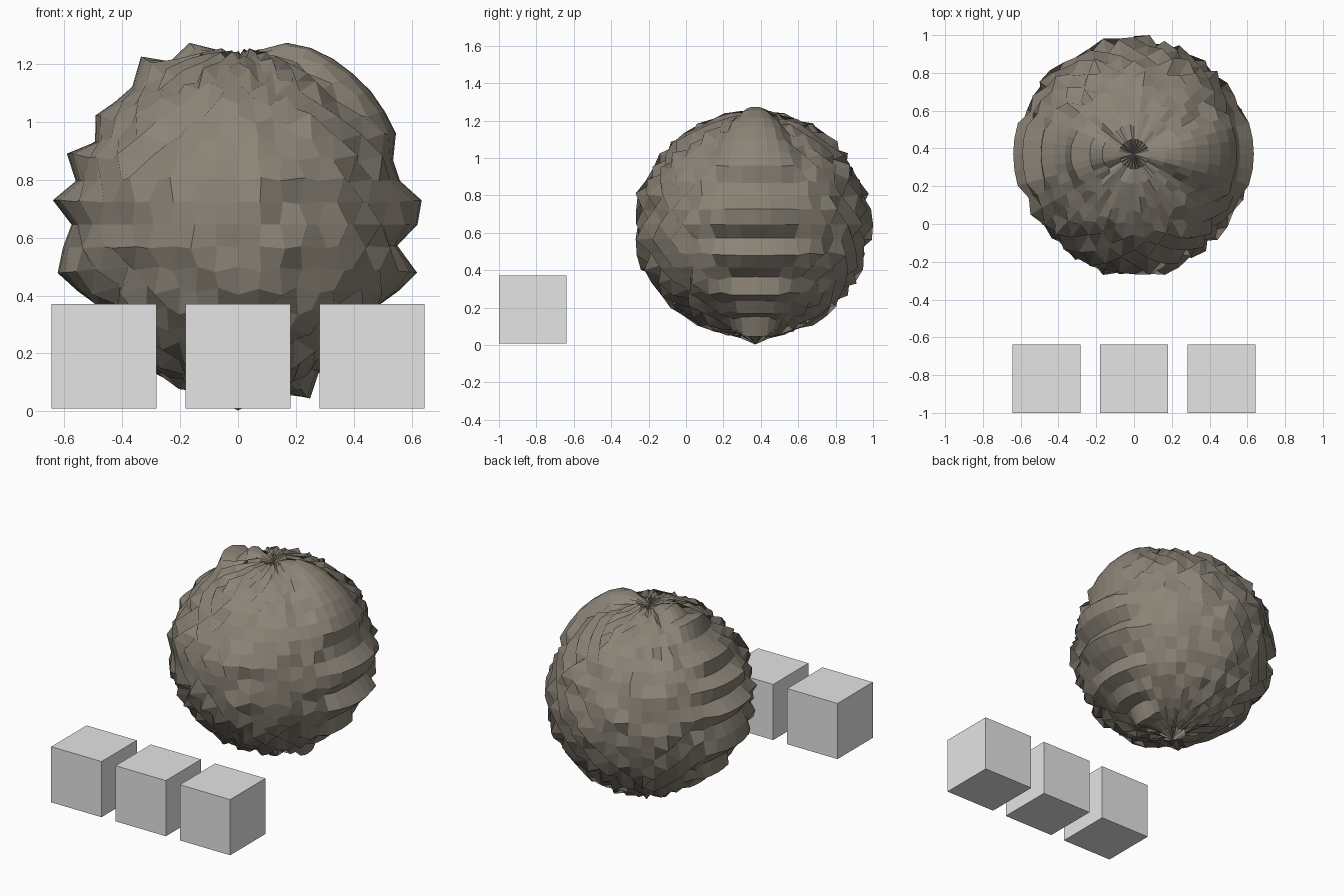
import bpy, bmesh, math, random
from mathutils import Vector

if "Cube" in bpy.data.objects:
    bpy.data.objects.remove(bpy.data.objects["Cube"])

random.seed(5)
RINGS, SEGS = 24, 48
CENTRE = Vector((0, 0.37, 0.645))

# Radii (hundredths) of rings 1-23 along the right and left sides of the boulder
RIGHT = (61, 65, 66, 66, 65.5, 65, 64, 63, 58, 58, 64, 62,
         55.5, 64, 60, 56, 62, 58, 60, 57, 65, 60, 61)
LEFT = (61, 65, 61, 67, 60, 60, 62, 57, 64, 58, 64.5, 57.5,
        61, 64.5, 60, 56, 62, 57, 60, 58, 59, 60, 61)


def material(name, rgb):
    m = bpy.data.materials.new(name)
    m.diffuse_color = (*rgb, 1)
    m.use_nodes = True
    m.node_tree.nodes["Principled BSDF"].inputs["Base Color"].default_value = m.diffuse_color
    return m


def finish(bm, name, mat):
    bmesh.ops.recalc_face_normals(bm, faces=bm.faces)
    me = bpy.data.meshes.new(name)
    bm.to_mesh(me)
    bm.free()
    me.materials.append(mat)
    ob = bpy.data.objects.new(name, me)
    bpy.context.collection.objects.link(ob)
    return ob


stone = material("brown_grey_stone", (0.26, 0.23, 0.185))
light_grey = material("light_grey", (0.78, 0.78, 0.78))


def rock_radius(ring, seg):
    """Coherent ledges at the two sides, alternating spikes everywhere else."""
    phi = 2 * math.pi * seg / SEGS
    girth = math.sin(math.pi * ring / RINGS)
    table = RIGHT if math.cos(phi) >= 0 else LEFT
    side = math.exp(-(math.sin(phi) / 0.42) ** 4)
    sign = 1 if (ring + seg) % 2 else -1
    spike = 0.595 + sign * random.uniform(0.005, 0.045) * (0.35 + 0.65 * girth)
    return side * table[ring - 1] / 100 + (1 - side) * spike


# Rough boulder: ringed sphere with displaced radii
bm = bmesh.new()
top = bm.verts.new(CENTRE + Vector((0, 0, 0.575)))
bottom = bm.verts.new(CENTRE - Vector((0, 0, 0.642)))
grid = []
for i in range(1, RINGS):
    theta = math.pi * i / RINGS
    row = []
    for s in range(SEGS):
        phi = 2 * math.pi * s / SEGS
        direction = Vector((math.sin(theta) * math.cos(phi),
                            math.sin(theta) * math.sin(phi), math.cos(theta)))
        row.append(bm.verts.new(CENTRE + direction * rock_radius(i, s)))
    grid.append(row)
for s in range(SEGS):
    t = (s + 1) % SEGS
    bm.faces.new((top, grid[0][s], grid[0][t]))
    bm.faces.new((bottom, grid[-1][t], grid[-1][s]))
    for a, b in zip(grid, grid[1:]):
        bm.faces.new((a[s], b[s], b[t], a[t]))

# Let the boldest front and back spikes reach the overall depth
for target, pick in ((-0.27, min), (1.0, max)):
    extreme = pick(v.co.y for v in bm.verts)
    for v in bm.verts:
        f = (v.co.y - CENTRE.y) / (extreme - CENTRE.y)
        if f > 0:
            v.co.y += (target - extreme) * f ** 3
finish(bm, "boulder", stone)

# Row of three blocks in front
for label, x in (("left", -0.463), ("middle", 0), ("right", 0.463)):
    bm = bmesh.new()
    bmesh.ops.create_cube(bm, size=0.362)
    bmesh.ops.translate(bm, verts=bm.verts, vec=Vector((x, -0.819, 0.19)))
    finish(bm, label + "_block", light_grey)
